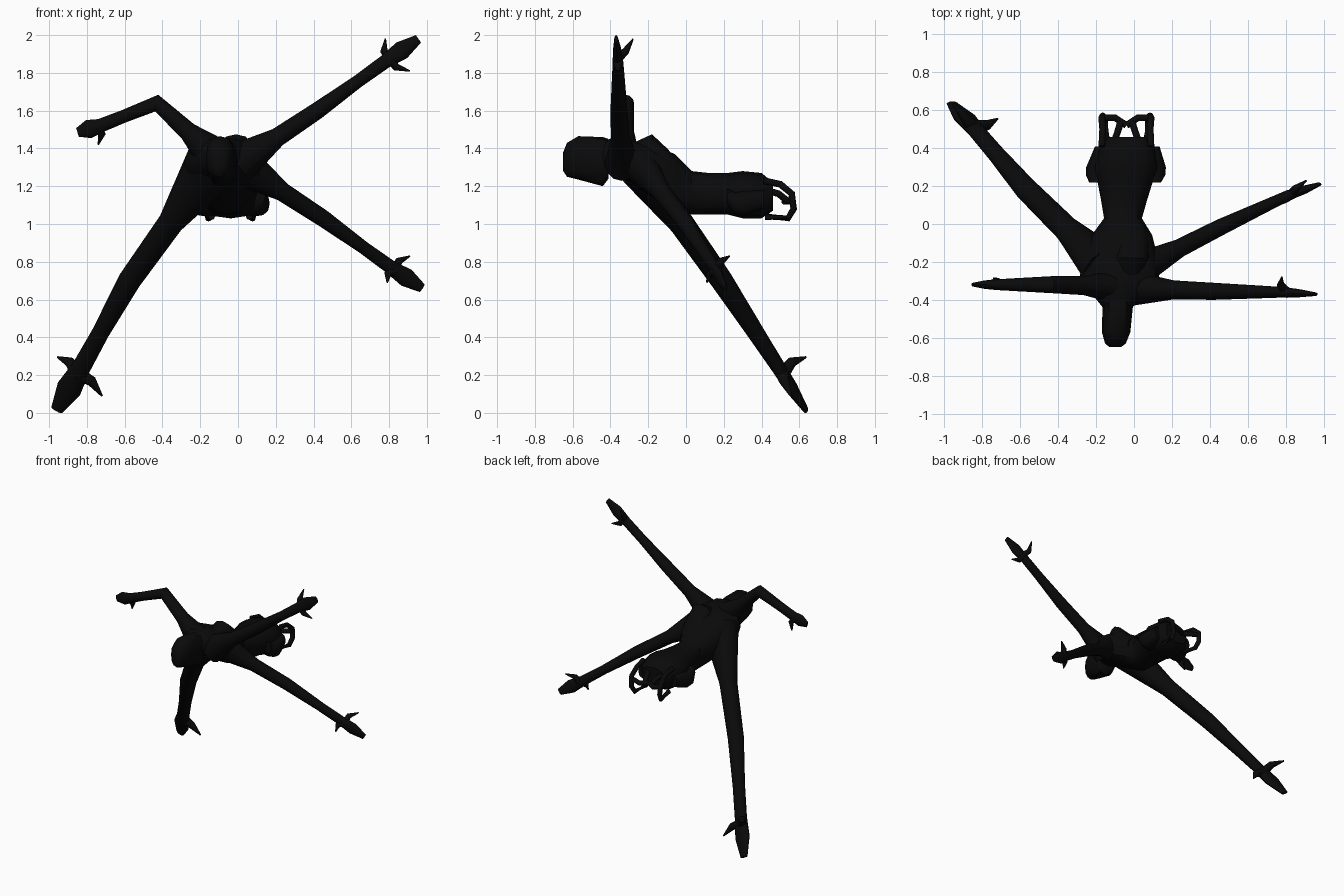
import bpy, bmesh, math
from mathutils import Vector

cube = bpy.data.objects.get("Cube")
if cube:
    bpy.data.objects.remove(cube, do_unlink=True)

hide_colour = (0.003, 0.003, 0.003, 1)
hide = bpy.data.materials.new("near black hide")
hide.use_nodes = True
hide.diffuse_color = hide_colour
hide.node_tree.nodes["Principled BSDF"].inputs["Base Color"].default_value = hide_colour


def loft(name, rings, power=1.0):
    """Skin rings, each a centre with a side vector and an up vector."""
    sides = 12
    bm = bmesh.new()
    loops = []
    for centre, side, up in rings:
        loop = []
        for i in range(sides):
            angle = math.tau * i / sides
            c, s = math.cos(angle), math.sin(angle)
            across = math.copysign(abs(c) ** power, c)
            along = math.copysign(abs(s) ** power, s)
            loop.append(bm.verts.new(centre + side * across + up * along))
        loops.append(loop)
    for lower, upper in zip(loops, loops[1:]):
        for i in range(sides):
            j = (i + 1) % sides
            bm.faces.new((lower[i], lower[j], upper[j], upper[i]))
    bm.faces.new(loops[0])
    bm.faces.new(loops[-1])
    bmesh.ops.recalc_face_normals(bm, faces=bm.faces)
    mesh = bpy.data.meshes.new(name)
    bm.to_mesh(mesh)
    bm.free()
    mesh.materials.append(hide)
    obj = bpy.data.objects.new(name, mesh)
    bpy.context.collection.objects.link(obj)
    bpy.ops.object.select_all(action='DESELECT')
    obj.select_set(True)
    bpy.context.view_layer.objects.active = obj
    bpy.ops.object.shade_smooth_by_angle(angle=math.radians(40))


def spine_x(y):
    """The spine drifts slightly sideways along the body."""
    return 0.06 * y - 0.06


def body(name, stations, offset=0):
    """Stations along the spine: y, top z, bottom z, half width."""
    rings = []
    for y, top, bottom, half_width in stations:
        centre = Vector((spine_x(y) + offset, y, (top + bottom) / 2))
        rings.append((centre, Vector((half_width, 0, 0)), Vector((0, 0, (top - bottom) / 2))))
    loft(name, rings, power=0.8)


def tube(name, points, widths, depths):
    """Sweep flattened rings along a path, turning them at each bend."""
    rings = []
    for i, point in enumerate(points):
        before = points[max(i - 1, 0)]
        after = points[min(i + 1, len(points) - 1)]
        direction = Vector()
        for step in (point - before, after - point):
            direction += step.normalized()
        direction.normalize()
        side = direction.cross(Vector((0, 1, 0))).normalized()
        rings.append((point, side * widths[i], direction.cross(side) * depths[i]))
    loft(name, rings)


def limb(name, root, joint, wrist, tip, claw_tips, bulk=1.0):
    """A limb with a swollen joint, a flat hand and curved claws."""
    root, joint, wrist, tip = map(Vector, (root, joint, wrist, tip))
    path = [root, root.lerp(joint, 0.5), joint, joint.lerp(wrist, 0.6),
            wrist, wrist.lerp(tip, 0.5), tip]
    widths = [0.11, 0.05, 0.045, 0.034, 0.037, 0.05, 0.024]
    depths = [0.09, 0.05, 0.045, 0.035, 0.028, 0.022, 0.01]
    tube(name, path, [w * bulk for w in widths], [d * bulk for d in depths])
    reach = (tip - wrist).normalized()
    base = wrist.lerp(tip, 0.15)
    for number, claw_tip in enumerate(map(Vector, claw_tips)):
        bend = base.lerp(claw_tip, 0.5) - reach * 0.025
        radii = [r * bulk for r in (0.028, 0.02, 0.004)]
        tube(f"{name}_claw_{number}", [base, bend, claw_tip], radii, radii)


# Head with an overhanging rear edge
body("head", [(-.65, 1.38, 1.28, .03), (-.63, 1.43, 1.25, .055), (-.57, 1.465, 1.235, .075),
              (-.44, 1.46, 1.2, .08), (-.41, 1.45, 1.24, .08)])

# Shoulders, chest, waist and hind body
body("torso", [(-.45, 1.43, 1.28, .07), (-.38, 1.46, 1.26, .13), (-.28, 1.44, 1.21, .21),
               (-.19, 1.43, 1.15, .2), (-.06, 1.37, 1.08, .16), (.03, 1.28, 1.05, .1),
               (.12, 1.27, 1.05, .12), (.22, 1.27, 1.05, .145), (.3, 1.28, 1.03, .17),
               (.4, 1.27, 1.03, .15), (.46, 1.22, 1.07, .1)])
body("back_hump", [(-.3, 1.42, 1.3, .05), (-.18, 1.475, 1.25, .09),
                   (-.1, 1.4, 1.2, .09), (0, 1.29, 1.15, .06)], offset=0.06)

# Hind side fins and the open jaw loops, mirrored about the spine
for label, sign in (("left", 1), ("right", -1)):
    body(label + "_side_fin", [(.22, 1.19, 1.1, .06), (.26, 1.17, 1.05, .08),
                               (.3, 1.18, 1.04, .08), (.41, 1.18, 1.08, .04)], offset=sign * 0.13)
    jaw_bars = {
        "loop": [(.13, .41, 1.23), (.125, .5, 1.21), (.13, .56, 1.16),
                 (.125, .57, 1.08), (.115, .54, 1.03), (.1, .42, 1.04)],
        "crossbar": [(.13, .56, 1.14), (.06, .56, 1.12), (0, .52, 1.12)],
        "prong": [(.03, .54, 1.12), (.045, .49, 1.16), (.07, .42, 1.18)],
    }
    for part, points in jaw_bars.items():
        path = [Vector((sign * x - 0.04, y, z)) for x, y, z in points]
        radii = [0.018] * len(path)
        tube(f"{label}_jaw_{part}", path, radii, radii)

# Front limbs
limb("right_arm", root=(-.1, -.33, 1.34), joint=(-.43, -.32, 1.64), wrist=(-.73, -.32, 1.52),
     tip=(-.85, -.32, 1.485), claw_tips=[(-.74, -.285, 1.42)])
limb("left_arm", root=(0, -.34, 1.32), joint=(.42, -.355, 1.6), wrist=(.78, -.36, 1.86),
     tip=(.955, -.37, 1.98), claw_tips=[(.78, -.28, 1.98), (.91, -.36, 1.81)])

# Hind limbs, the right one longer and heavier
limb("left_leg", root=(.02, -.24, 1.31), joint=(.45, -.02, 1.03), wrist=(.81, .15, .77),
     tip=(.975, .21, .66), claw_tips=[(.91, .23, .83), (.79, .11, .69)])
limb("right_leg", root=(-.14, -.24, 1.31), joint=(-.575, .19, .7), wrist=(-.83, .49, .24),
     tip=(-.96, .635, .015), claw_tips=[(-.955, .635, .295), (-.72, .555, .09)], bulk=1.35)
